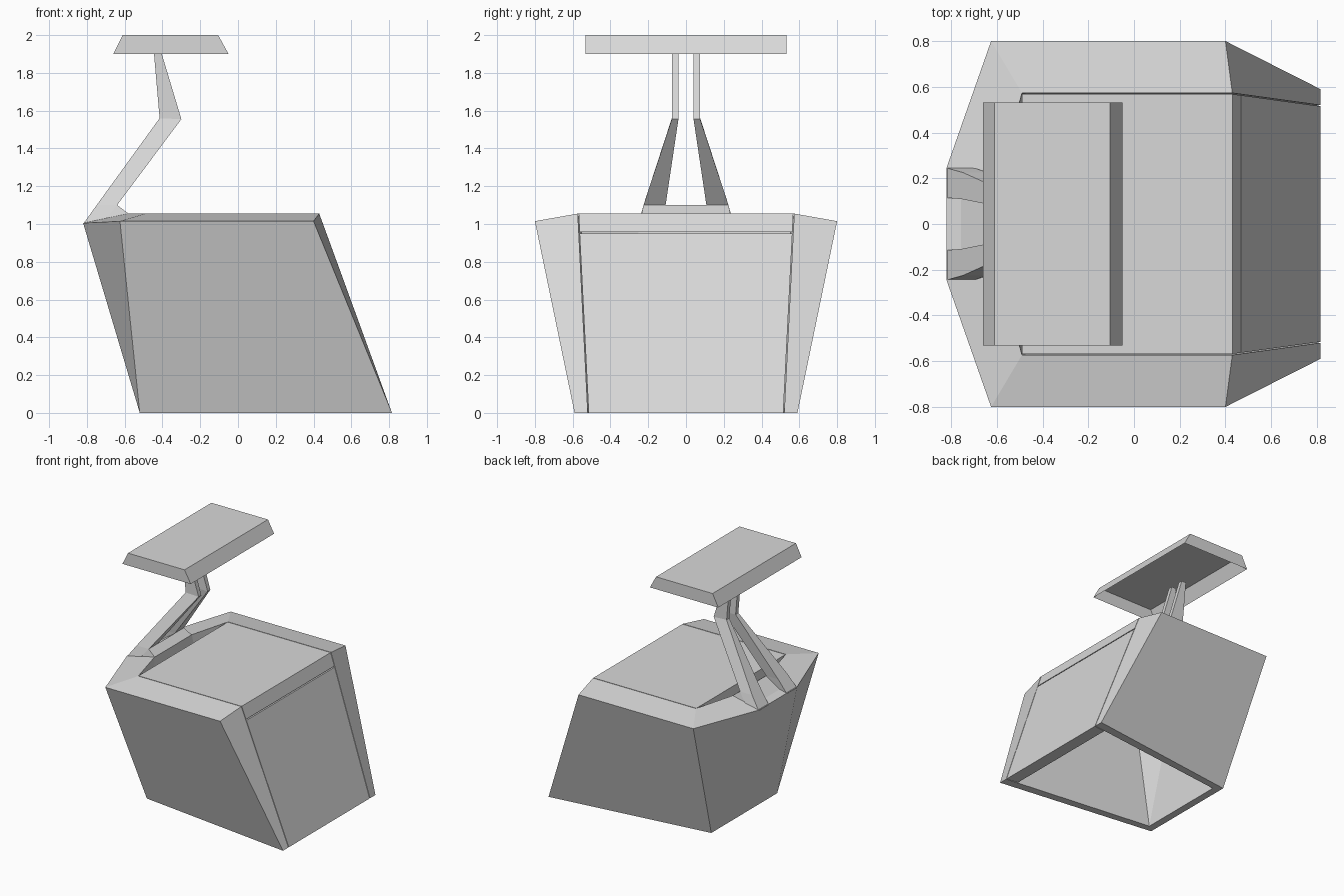
import bpy, bmesh

cube = bpy.data.objects.get("Cube")
if cube:
    bpy.data.objects.remove(cube, do_unlink=True)

grey = bpy.data.materials.new("light_grey")
grey.use_nodes = True
colour = (0.69, 0.69, 0.69, 1)
grey.diffuse_color = colour
grey.node_tree.nodes["Principled BSDF"].inputs["Base Color"].default_value = colour


def flip(p):
    return (p[0], -p[1], p[2])


def shift(p, x=0, y=0, z=0):
    return (p[0] + x, p[1] + y, p[2] + z)


class Part:
    """Collects faces, mirrored across the y = 0 plane, into one object."""

    def __init__(self):
        self.bm = bmesh.new()

    def face(self, *points):
        self.bm.faces.new([self.bm.verts.new(p) for p in points])

    def sides(self, *points):
        self.face(*points)
        self.face(*[flip(p) for p in reversed(points)])

    def span(self, a, b):
        self.face(a, b, flip(b), flip(a))

    def prism(self, *profile):
        self.sides(*profile)
        for i, p in enumerate(profile):
            self.span(profile[i - 1], p)

    def finish(self, name):
        bm = self.bm
        bmesh.ops.remove_doubles(bm, verts=bm.verts, dist=0.0005)
        bmesh.ops.recalc_face_normals(bm, faces=bm.faces)
        mesh = bpy.data.meshes.new(name)
        bm.to_mesh(mesh)
        bm.free()
        mesh.materials.append(grey)
        obj = bpy.data.objects.new(name, mesh)
        bpy.context.collection.objects.link(obj)
        return obj


# Body corners, +y half
foot_front, foot_back = (0.815, 0.59, 0), (-0.52, 0.42, 0)
rim_front, rim_side, rim_back = (0.40, 0.80, 1.015), (-0.625, 0.80, 1.015), (-0.82, 0.245, 1.005)
top_front, top_back, notch = (0.43, 0.573, 1.055), (-0.49, 0.573, 1.055), (-0.58, 0.24, 1.055)
inner_front, inner_back = (0.815, 0.52, 0), (-0.46, 0.37, 0)

# Thick-walled body, open at the top, front and bottom
body = Part()
body.sides(foot_front, foot_back, rim_side, rim_front)
body.sides(foot_back, rim_back, rim_side)
body.span(foot_back, rim_back)
# Sloped top rim
body.sides(rim_front, rim_side, top_back, top_front)
body.sides(rim_side, rim_back, notch, top_back)
body.span(rim_back, notch)
# Front edges and bottom rim
body.sides(rim_front, top_front, inner_front, foot_front)
body.sides(foot_front, foot_back, inner_back, inner_front)
body.span(foot_back, inner_back)
# Inner walls
body.sides(inner_front, top_front, top_back)
body.sides(inner_front, top_back, inner_back)
body.sides(inner_back, top_back, notch)
body.span(inner_back, notch)
body.finish("body")

# Lid slab with a thin gap to the rim
gap = -0.005
lid = Part()
lid.prism(shift(top_back, y=gap), shift(top_front, y=gap),
          (0.466, 0.563, 0.957), (-0.485, 0.54, 0.957))
lid.finish("lid")

# Front panel slab below the lid
panel = Part()
panel_top, panel_foot = (0.469, 0.563, 0.949), shift(inner_front, y=gap)
panel.prism(panel_top, panel_foot,
            shift(panel_foot, x=-0.1, y=-0.012), shift(panel_top, x=-0.1, y=-0.012))
panel.finish("front_panel")

# Pair of bent support arms: rear x, rear z, front x, front z, inner y, outer y
arms = Part()
sections = [
    (-0.82, 1.0, -0.70, 1.025, 0.115, 0.245),
    (-0.748, 1.10, -0.64, 1.10, 0.108, 0.225),
    (-0.415, 1.56, -0.30, 1.555, 0.04, 0.075),
    (-0.445, 1.905, -0.405, 1.905, 0.04, 0.075),
]
rings = [[(xa, ya, za), (xb, ya, zb), (xb, yb, zb), (xa, yb, za)]
         for xa, za, xb, zb, ya, yb in sections]
for low, high in zip(rings, rings[1:]):
    for i in range(4):
        j = (i + 1) % 4
        arms.sides(low[i], low[j], high[j], high[i])
arms.sides(*rings[0])
arms.sides(*rings[-1])
arms.finish("support_arms")

# Wedge joining the feet of the arms
bracket = Part()
bracket.prism((-0.765, 0.235, 1.012), (-0.64, 0.225, 1.10), (-0.58, 0.235, 1.055))
bracket.finish("arm_bracket")

# Head plate: shallow cover, open underneath
head = Part()
low_rear, low_front = (-0.66, 0.532, 1.9), (-0.05, 0.532, 1.9)
high_rear, high_front = (-0.61, 0.532, 2.0), (-0.105, 0.532, 2.0)
head.span(high_rear, high_front)
head.span(low_rear, high_rear)
head.span(low_front, high_front)
head.sides(low_rear, low_front, high_front, high_rear)
head.finish("head_cover")
